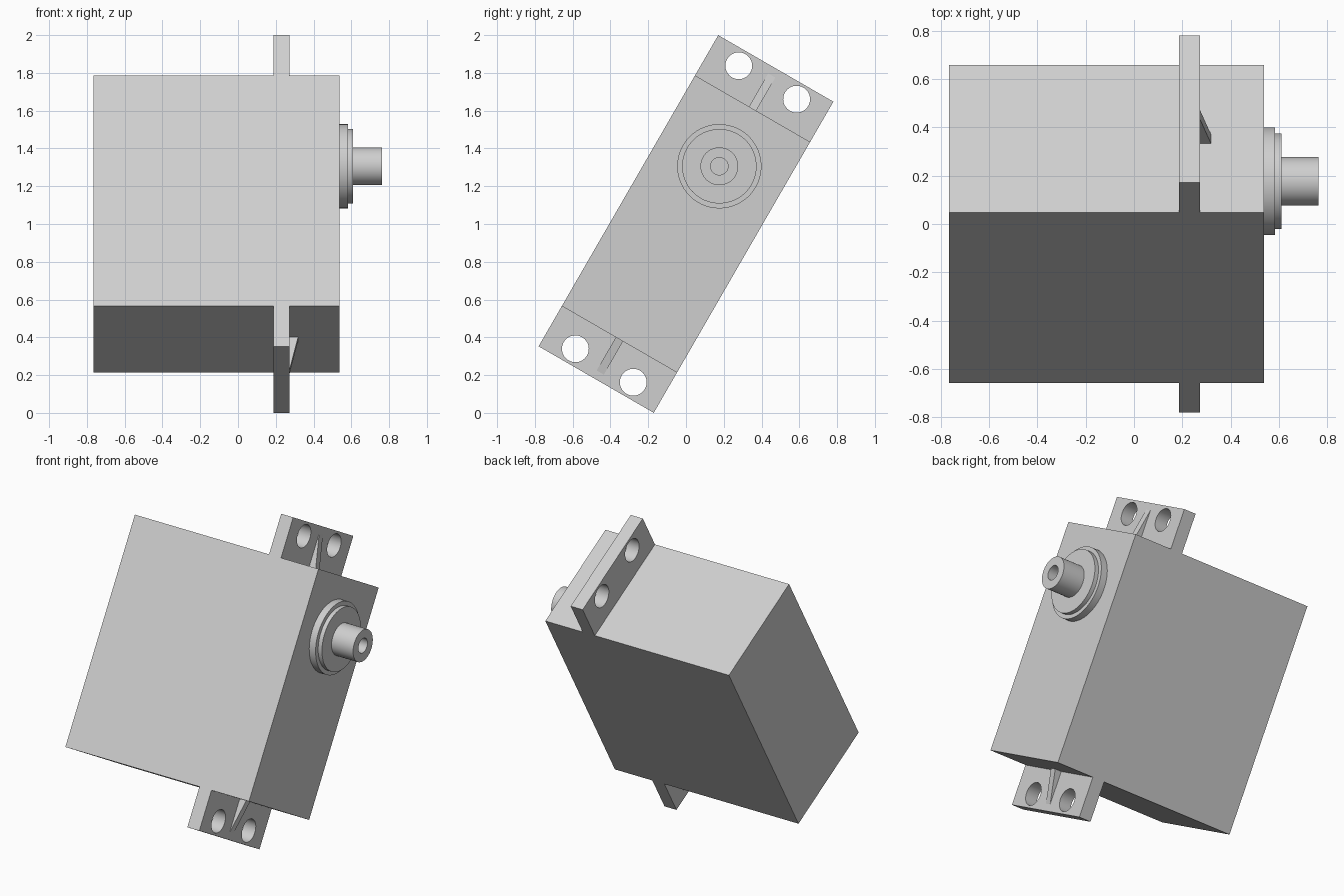
import bpy, bmesh, math
from mathutils import Matrix, Vector

cube = bpy.data.objects.get("Cube")
if cube:
    bpy.data.objects.remove(cube, do_unlink=True)

# Whole unit leans 30 degrees; local z runs along the case, x along the shaft
POSE = Matrix.Translation((0, 0, 1)) @ Matrix.Rotation(math.radians(-30), 4, 'X')
HALF_WIDTH = 0.352
CASE_BACK, CASE_FRONT, CASE_END = -0.765, 0.538, 0.705
TAB_BACK, TAB_FRONT, TAB_END = 0.187, 0.272, 0.951

grey = bpy.data.materials.new("light grey plastic")
grey.use_nodes = True
grey.diffuse_color = (0.62, 0.62, 0.62, 1)
grey.node_tree.nodes["Principled BSDF"].inputs["Base Color"].default_value = grey.diffuse_color


def make_object(name, bm):
    bmesh.ops.recalc_face_normals(bm, faces=bm.faces)
    bm.transform(POSE)
    mesh = bpy.data.meshes.new(name)
    bm.to_mesh(mesh)
    bm.free()
    mesh.materials.append(grey)
    obj = bpy.data.objects.new(name, mesh)
    bpy.context.collection.objects.link(obj)
    return obj


def smooth(obj):
    bpy.ops.object.select_all(action='DESELECT')
    obj.select_set(True)
    bpy.context.view_layer.objects.active = obj
    bpy.ops.object.shade_smooth_by_angle(angle=math.radians(30))


def extrude_profile(name, points, half_width):
    """Extrude an (x, z) outline across the width."""
    bm = bmesh.new()
    face = bm.faces.new([bm.verts.new((x, -half_width, z)) for x, z in points])
    side = bmesh.ops.extrude_face_region(bm, geom=[face])["geom"]
    bmesh.ops.translate(bm, vec=(0, 2 * half_width, 0),
                        verts=[v for v in side if isinstance(v, bmesh.types.BMVert)])
    return make_object(name, bm)


# Case with a mounting tab at each end, as one cross-shaped outline
upper = [(CASE_FRONT, CASE_END), (TAB_FRONT, CASE_END), (TAB_FRONT, TAB_END),
         (TAB_BACK, TAB_END), (TAB_BACK, CASE_END), (CASE_BACK, CASE_END)]
lower = [(x, -z) for x, z in reversed(upper)]
case = extrude_profile("case_with_tabs", upper + lower, HALF_WIDTH)

# Screw holes through the tabs
bm = bmesh.new()
for z in (-0.865, 0.865):
    for y in (-0.177, 0.177):
        place = Matrix.Translation(((TAB_BACK + TAB_FRONT) / 2, y, z)) @ Matrix.Rotation(math.pi / 2, 4, 'Y')
        bmesh.ops.create_cone(bm, cap_ends=True, segments=48, radius1=0.071,
                              radius2=0.071, depth=0.2, matrix=place)
cutter = make_object("screw_hole_cutter", bm)
cutter.hide_render = True
cut = case.modifiers.new("screw holes", 'BOOLEAN')
cut.operation = 'DIFFERENCE'
cut.solver = 'EXACT'
cut.object = cutter
bpy.ops.object.select_all(action='DESELECT')
case.select_set(True)
bpy.context.view_layer.objects.active = case
bpy.ops.object.modifier_apply(modifier=cut.name)
bpy.data.objects.remove(cutter, do_unlink=True)
smooth(case)

# Tapered ribs bracing the tabs against the case
for name, s in (("upper_rib", 1), ("lower_rib", -1)):
    extrude_profile(name, [(TAB_FRONT, s * CASE_END), (0.318, s * CASE_END),
                           (TAB_FRONT, s * 0.908)], 0.022)

# Stepped collar and hollow output shaft, turned around the x axis
profile = [(0.5, 0), (0.5, 0.223), (0.583, 0.223), (0.583, 0.197), (0.61, 0.197),
           (0.61, 0.1), (0.763, 0.1), (0.763, 0.046), (0.61, 0.046), (0.61, 0)]
bm = bmesh.new()
verts = [bm.verts.new((x, 0, r)) for x, r in profile]
edges = [bm.edges.new(pair) for pair in zip(verts, verts[1:])]
bmesh.ops.spin(bm, geom=verts + edges, cent=(0, 0, 0), axis=(1, 0, 0),
               angle=math.tau, steps=64)
bmesh.ops.remove_doubles(bm, verts=bm.verts, dist=0.0001)
bmesh.ops.translate(bm, vec=Vector((0, 0, CASE_END - HALF_WIDTH)), verts=bm.verts)
smooth(make_object("output_shaft", bm))
